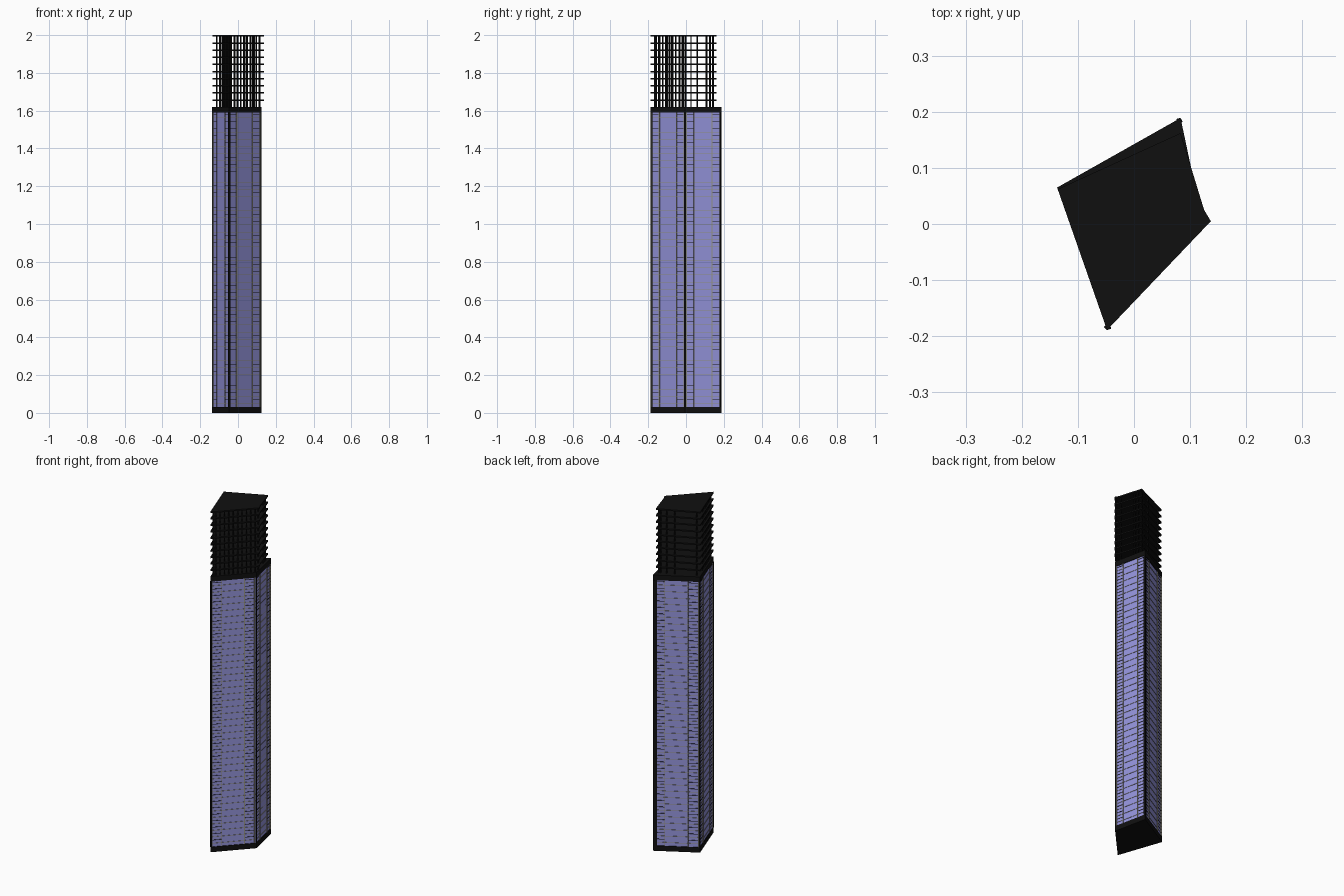
import bpy, bmesh
from mathutils import Vector

if "Cube" in bpy.data.objects:
    bpy.data.objects.remove(bpy.data.objects["Cube"])

def material(name, col):
    m = bpy.data.materials.new(name)
    m.diffuse_color = (*col, 1)
    m.use_nodes = True
    m.node_tree.nodes["Principled BSDF"].inputs["Base Color"].default_value = m.diffuse_color
    return m

GLASS = material("glass_blue", (0.30, 0.30, 0.72))
BLACK = material("black_metal", (0.005, 0.005, 0.005))
TAN = material("pale_metal", (0.32, 0.31, 0.25))

# footprints, counter-clockwise: left, front, right, back
BODY = [Vector(p) for p in ((-0.137, 0.065), (-0.048, -0.189), (0.124, -0.005), (0.083, 0.189))]
CROWN = [Vector(p) for p in ((-0.136, 0.062), (-0.048, -0.189), (0.137, 0.005), (0.125, 0.025), (0.083, 0.162))]

def inset(pts, d):
    """Move every side of a convex outline inwards by d."""
    out = []
    for i, p in enumerate(pts):
        a = (p - pts[i - 1]).normalized()
        b = (pts[(i + 1) % len(pts)] - p).normalized()
        na, nb = Vector((-a.y, a.x)), Vector((-b.y, b.x))
        out.append(p + (na + nb) * d / (1 + na.dot(nb)))
    return out

def add_prism(bm, pts, z0, z1):
    lo = [bm.verts.new((p.x, p.y, z0)) for p in pts]
    hi = [bm.verts.new((p.x, p.y, z1)) for p in pts]
    bm.faces.new(lo[::-1])
    bm.faces.new(hi)
    n = len(pts)
    for i in range(n):
        j = (i + 1) % n
        bm.faces.new((lo[i], lo[j], hi[j], hi[i]))

def strip(a, b, t0, t1, out, depth):
    """Footprint of a strip lying along side a-b between fractions t0 and t1."""
    d = (b - a).normalized()
    n = Vector((d.y, -d.x))
    p, q = a.lerp(b, t0), a.lerp(b, t1)
    return [p + n * out, q + n * out, q + n * (out - depth), p + n * (out - depth)][::-1]

def build(name, parts, mat):
    bm = bmesh.new()
    for pts, z0, z1 in parts:
        add_prism(bm, pts, z0, z1)
    bmesh.ops.recalc_face_normals(bm, faces=bm.faces)
    me = bpy.data.meshes.new(name)
    bm.to_mesh(me)
    bm.free()
    me.materials.append(mat)
    ob = bpy.data.objects.new(name, me)
    bpy.context.collection.objects.link(ob)

Z0, Z1, FLOOR = 0.03, 1.59, 0.0378
sides = [(BODY[i], BODY[(i + 1) % 4]) for i in range(4)]

# glass shaft with black plinth and cornice
build("glass_shaft", [(inset(BODY, 0.004), Z0, Z1)], GLASS)
build("plinth", [(BODY, 0.0, Z0)], BLACK)
build("cornice", [(BODY, Z1, 1.62)], BLACK)

# pale vertical mullions, two inner and two near the corners of each side
mullions = []
for a, b in sides:
    w = 0.0022 / (b - a).length
    for t in (0.04, 0.25, 0.74, 0.96):
        mullions.append((strip(a, b, t - w, t + w, -0.0005, 0.005), Z0, Z1))
build("mullions", mullions, TAN)

# floor lines: pale all along the sides, dark in the end bays
pale, dark = [], []
for k in range(41):
    z = Z0 + (k + 0.5) * FLOOR
    for a, b in sides:
        pale.append((strip(a, b, 0.02, 0.98, -0.002, 0.004), z, z + 0.0022))
        for t0, t1 in ((0.04, 0.25), (0.74, 0.96)):
            dark.append((strip(a, b, t0, t1, -0.002, 0.004), z + FLOOR / 2, z + FLOOR / 2 + 0.002))
build("floor_lines", pale, TAN)
build("spandrel_lines", [d for d in dark if d[2] < Z1], BLACK)

# black corner posts, wider at the back corner
posts = []
for i, (a, b) in enumerate(sides):
    w = 0.006 / (b - a).length
    wide = 0.022 / (b - a).length if i == 3 else w
    posts.append((strip(a, b, 0, wide if i == 3 else w, 0, 0.008), Z0, Z1))
    posts.append((strip(a, b, 1 - w, 1, 0, 0.008), Z0, Z1))
build("corner_posts", posts, BLACK)

# crown: stack of thin louvre plates
build("crown_louvres", [(CROWN, 2.0 - k * FLOOR - 0.008, 2.0 - k * FLOOR) for k in range(10)], BLACK)

# crown: thin vertical bars set back behind the louvre edges
core = inset(CROWN, 0.012)
bars = []
layout = [(0, [0.3 + 0.1 * k for k in range(8)]),
          (1, [0.05 + 0.1 * k for k in range(10)]),
          (3, [0.05, 0.7, 0.85, 1.0]),
          (4, [0.05, 0.2, 0.4, 0.95])]
for i, ts in layout:
    a, b = core[i], core[(i + 1) % 5]
    w = 0.003 / (b - a).length
    for t in ts:
        bars.append((strip(a, b, t - w, t + w, 0.003, 0.006), 1.62, 1.995))
build("crown_bars", bars, BLACK)
